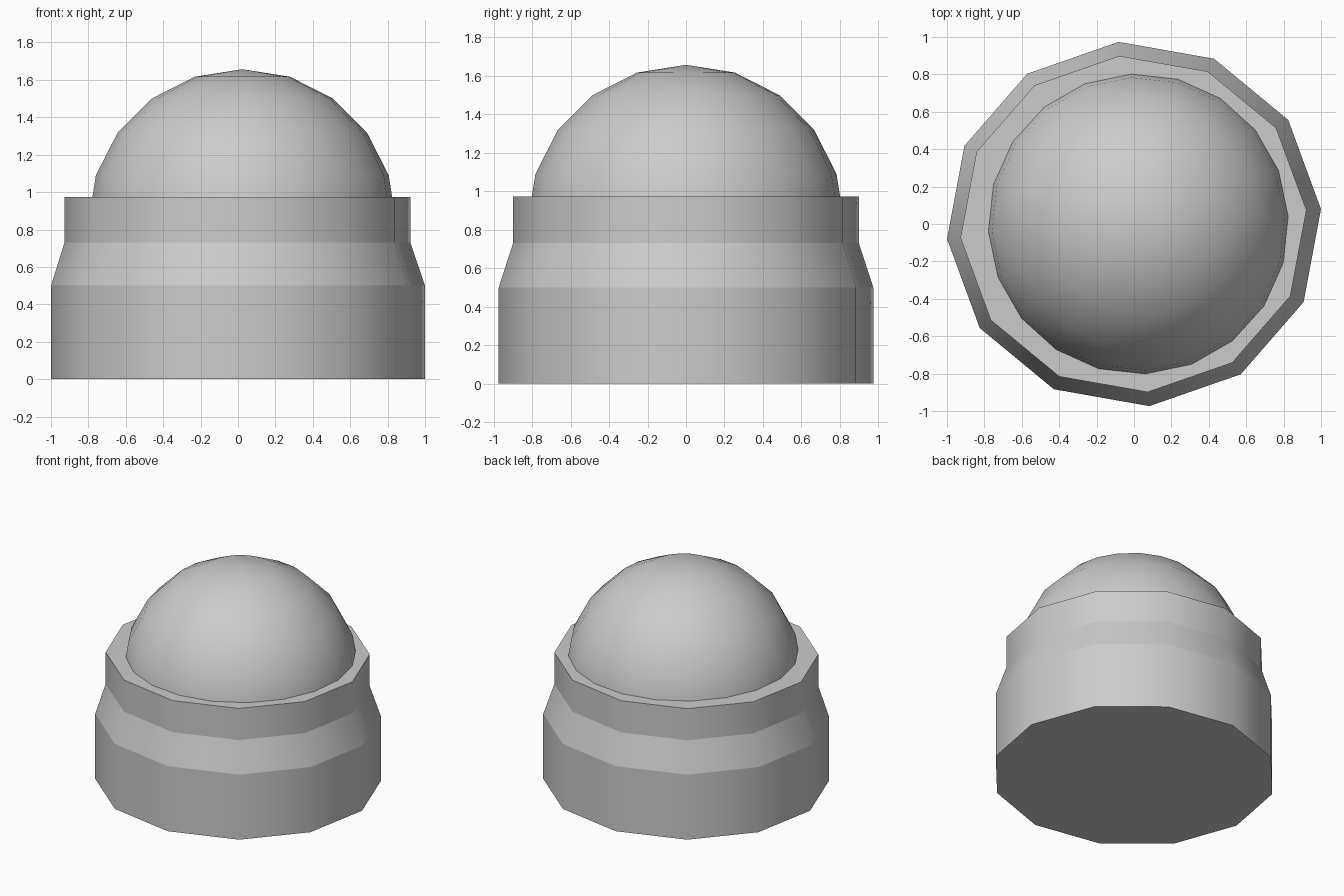
import bpy, bmesh, math

if "Cube" in bpy.data.objects:
    bpy.data.objects.remove(bpy.data.objects["Cube"])

SIDES = 12
TURN = math.radians(4.7)

# Stepped base: twelve-sided, slightly narrower in y; rows are (z, x radius, y radius, x centre)
profile = [(0.0, 1.003, 0.977, 0.0), (0.5, 1.003, 0.977, 0.0),
           (0.73, 0.928, 0.902, -0.003), (0.973, 0.928, 0.902, -0.003)]
bm = bmesh.new()
rings = []
for z, rx, ry, cx in profile:
    angles = [TURN + 2 * math.pi * i / SIDES for i in range(SIDES)]
    rings.append([bm.verts.new((cx + rx * math.cos(a), ry * math.sin(a), z)) for a in angles])
for low, high in zip(rings, rings[1:]):
    for i in range(SIDES):
        j = (i + 1) % SIDES
        bm.faces.new((low[i], low[j], high[j], high[i])).smooth = True
bm.faces.new(rings[0][::-1])
bm.faces.new(rings[-1])

# Keep the horizontal steps crisp, the walls smooth around
for e in bm.edges:
    if abs(e.verts[0].co.z - e.verts[1].co.z) < 1e-5:
        e.smooth = False
mesh = bpy.data.meshes.new("base")
bm.to_mesh(mesh)
bm.free()
bpy.context.collection.objects.link(bpy.data.objects.new("base", mesh))

# Smooth dome: sphere sunk into the base
bpy.ops.mesh.primitive_uv_sphere_add(segments=20, ring_count=10, radius=1,
                                     location=(0.023, 0, 0.837),
                                     rotation=(0, 0, math.radians(2.8)))
dome = bpy.context.object
dome.name = "dome"
dome.scale = (0.824, 0.824, 0.82)
bpy.ops.object.shade_smooth()
